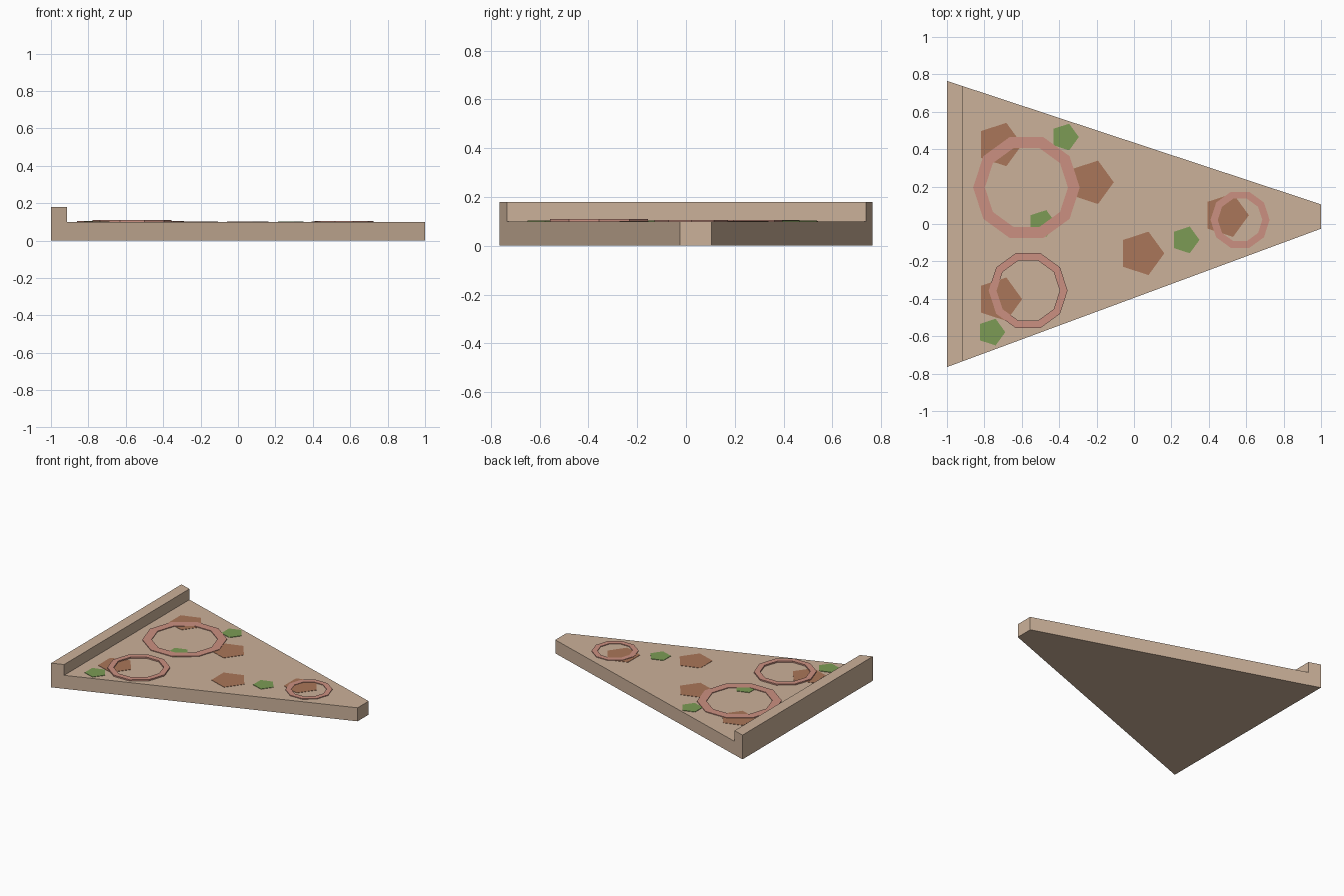
import bpy
import bmesh
from math import cos, sin, tau

old = bpy.data.objects.get("Cube")
if old:
    bpy.data.objects.remove(old, do_unlink=True)


def material(name, rgb):
    m = bpy.data.materials.new(name)
    m.use_nodes = True
    colour = (*rgb, 1)
    m.diffuse_color = colour
    m.node_tree.nodes["Principled BSDF"].inputs["Base Color"].default_value = colour
    return m


TAN = material("baked dough", (0.60, 0.44, 0.32))
PINK = material("onion pink", (0.60, 0.28, 0.22))
BROWN = material("sausage brown", (0.40, 0.18, 0.10))
GREEN = material("pepper green", (0.20, 0.33, 0.09))
TOP = 0.10  # upper surface of the slice


def finish(name, bm, mat):
    bmesh.ops.recalc_face_normals(bm, faces=bm.faces)
    mesh = bpy.data.meshes.new(name)
    bm.to_mesh(mesh)
    bm.free()
    mesh.materials.append(mat)
    ob = bpy.data.objects.new(name, mesh)
    bpy.context.collection.objects.link(ob)


def raise_faces(bm, height):
    ext = bmesh.ops.extrude_face_region(bm, geom=list(bm.faces))
    verts = [g for g in ext["geom"] if isinstance(g, bmesh.types.BMVert)]
    bmesh.ops.translate(bm, verts=verts, vec=(0, 0, height))


def polygon(x, y, r, sides):
    return [(x + r * cos(tau * i / sides), y + r * sin(tau * i / sides))
            for i in range(sides)]


def slab(name, points, z, height, mat):
    bm = bmesh.new()
    bm.faces.new([bm.verts.new((x, y, z)) for x, y in points])
    raise_faces(bm, height)
    finish(name, bm, mat)


def ring(name, x, y, outer, inner, top):
    bm = bmesh.new()
    sides = 10
    a, b = [[bm.verts.new((*p, TOP)) for p in polygon(x, y, r, sides)]
            for r in (outer, inner)]
    for i in range(sides):
        j = (i + 1) % sides
        bm.faces.new((a[i], a[j], b[j], b[i]))
    raise_faces(bm, top - TOP)
    finish(name, bm, PINK)


# Slice: tapered wedge with a raised crust along the wide end
def upper_edge(x):
    return 0.765 + (0.105 - 0.765) * (x + 1) / 2


def lower_edge(x):
    return -0.765 + (-0.025 + 0.765) * (x + 1) / 2


CRUST = -0.915
for name, x0, x1, height in (("slice_base", CRUST, 1, TOP), ("crust", -1, CRUST, 0.18)):
    slab(name, [(x0, lower_edge(x0)), (x1, lower_edge(x1)),
                (x1, upper_edge(x1)), (x0, upper_edge(x0))], 0, height, TAN)

# Sausage pieces
for i, (x, y) in enumerate([(-0.72, 0.425), (-0.23, 0.223), (0.04, -0.157),
                            (-0.72, -0.402), (0.492, 0.047)]):
    slab(f"sausage_piece_{i + 1}", polygon(x, y, 0.122, 5), TOP, 0.002, BROWN)

# Green pepper pieces
for i, (x, y) in enumerate([(-0.37, 0.465), (0.275, -0.085),
                            (-0.763, -0.578), (-0.492, 0.003)]):
    slab(f"pepper_piece_{i + 1}", polygon(x, y, 0.075, 5), TOP, 0.003, GREEN)

# Onion rings
ring("large_onion_ring", -0.575, 0.195, 0.285, 0.222, 0.105)
ring("medium_onion_ring", -0.566, -0.356, 0.211, 0.169, 0.11)
ring("small_onion_ring", 0.567, 0.022, 0.158, 0.119, 0.105)
